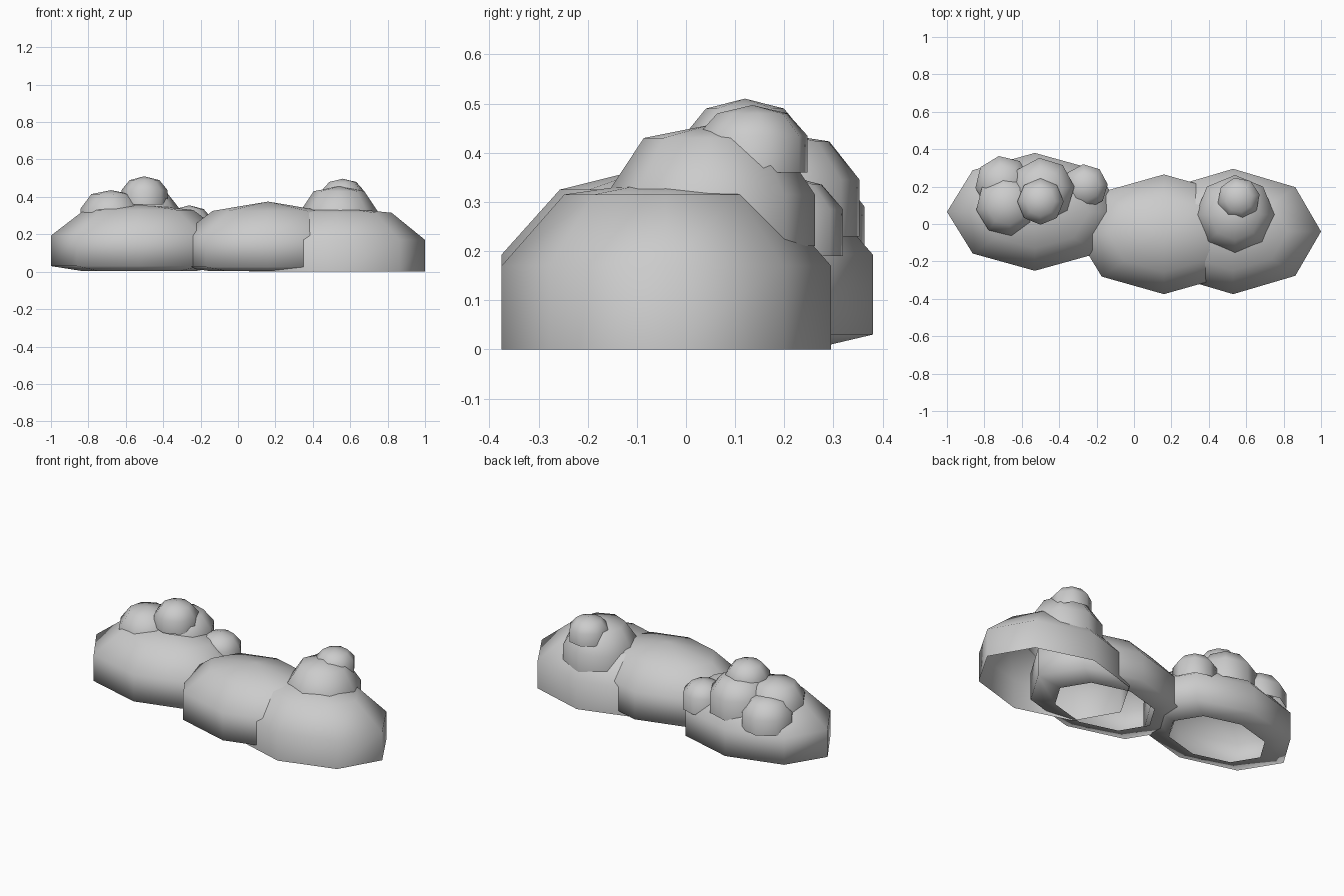
import bpy, bmesh, math

if "Cube" in bpy.data.objects:
    bpy.data.objects.remove(bpy.data.objects["Cube"])

grey = bpy.data.materials.new("light grey")
grey.diffuse_color = (0.6, 0.6, 0.6, 1)
grey.use_nodes = True
grey.node_tree.nodes["Principled BSDF"].inputs["Base Color"].default_value = grey.diffuse_color
SIDES = 8


def blob(name, x, y, rx, ry, rings, top, turn=0):
    """Eight-sided dome, open below; rings are (radius fraction, height)."""
    bm = bmesh.new()
    loops = []
    for f, z in rings:
        loops.append([bm.verts.new((x + rx * f * math.cos(turn + i * math.tau / SIDES),
                                    y + ry * f * math.sin(turn + i * math.tau / SIDES), z))
                      for i in range(SIDES)])
    for a, b in zip(loops, loops[1:]):
        for i in range(SIDES):
            j = (i + 1) % SIDES
            bm.faces.new((a[i], a[j], b[j], b[i]))
    pole = bm.verts.new((x, y, top))
    for i in range(SIDES):
        bm.faces.new((loops[-1][i], loops[-1][(i + 1) % SIDES], pole))
    for f in bm.faces:
        f.smooth = True
    me = bpy.data.meshes.new(name)
    bm.to_mesh(me)
    bm.free()
    me.materials.append(grey)
    bpy.context.collection.objects.link(bpy.data.objects.new(name, me))


def bump(name, x, y, r, low, wide, shoulder, top, turn=0):
    """Small mound resting on a large one."""
    blob(name, x, y, r, r, [(1, low), (1, wide), (0.64, shoulder)], top, turn)


# Three large mounds; two have an inward lip underneath
blob("left_mound", -0.53, 0.065, 0.47, 0.315,
     [(0.65, 0.004), (1, 0.03), (1, 0.193), (0.62, 0.33)], 0.362)
blob("middle_mound", 0.16, -0.055, 0.47, 0.32,
     [(0.67, 0.004), (1, 0.025), (1, 0.193), (0.63, 0.325)], 0.375)
blob("right_mound", 0.53, -0.04, 0.47, 0.335,
     [(1, 0), (1, 0.17), (0.62, 0.315)], 0.345)

# Bumps on the right mound
bump("right_bump", 0.54, 0.05, 0.212, 0.21, 0.315, 0.43, 0.457)
bump("right_top_bump", 0.56, 0.135, 0.114, 0.36, 0.435, 0.48, 0.497, 0.2)

# Cluster of bumps on the left mound
bump("left_back_bump", -0.49, 0.182, 0.172, 0.23, 0.345, 0.423, 0.44, 0.1)
bump("left_front_bump", -0.68, 0.10, 0.165, 0.24, 0.335, 0.415, 0.436, 0.15)
bump("left_outer_bump", -0.70, 0.215, 0.15, 0.20, 0.29, 0.36, 0.38, 0.15)
bump("left_inner_bump", -0.26, 0.20, 0.12, 0.19, 0.285, 0.335, 0.355, 0.1)
bump("left_top_bump", -0.50, 0.12, 0.124, 0.36, 0.435, 0.49, 0.51)
